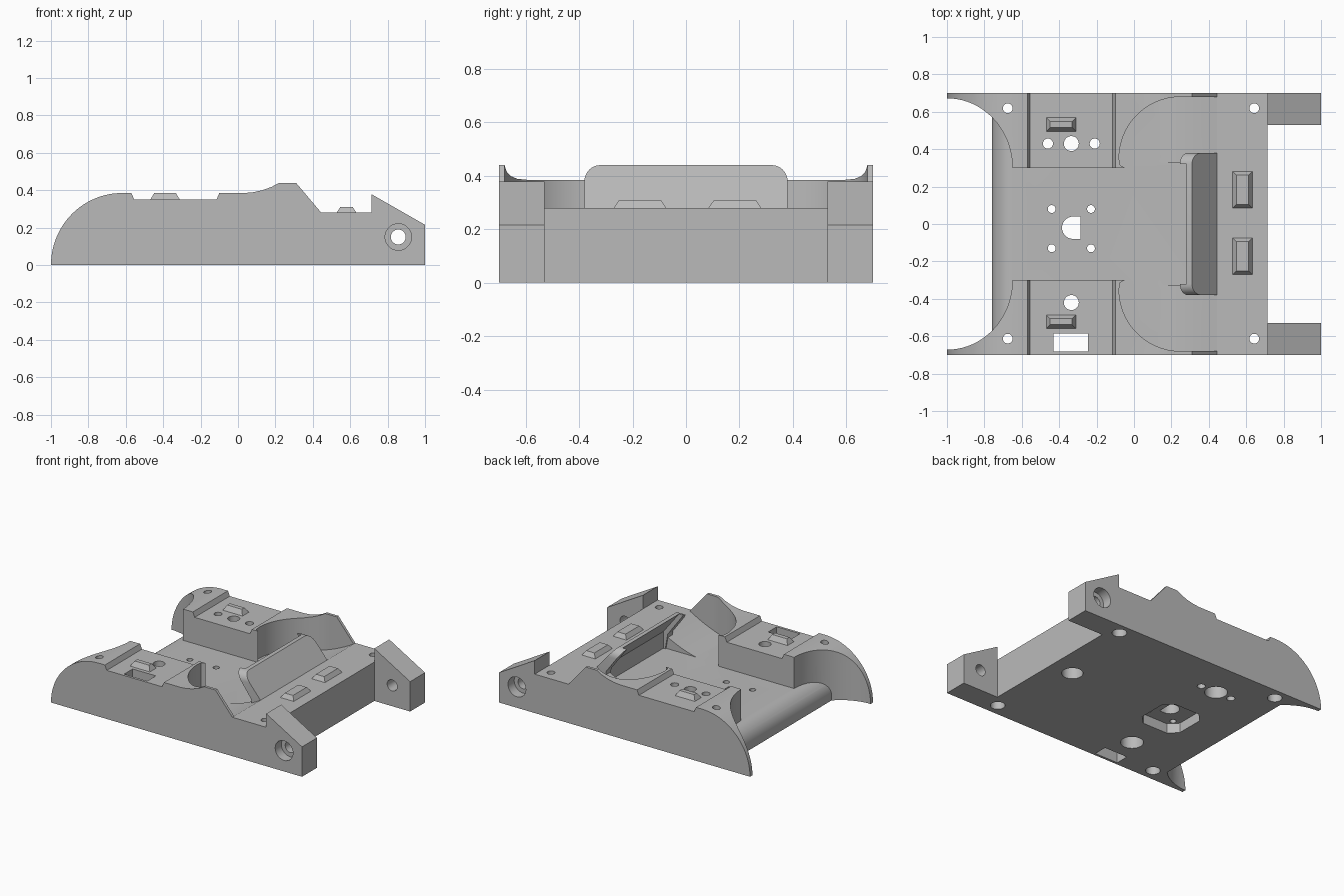
import bpy, bmesh, math
from mathutils import Vector

if "Cube" in bpy.data.objects:
    bpy.data.objects.remove(bpy.data.objects["Cube"])

grey = bpy.data.materials.new("plain grey")
grey.diffuse_color = (0.49, 0.49, 0.49, 1)
grey.use_nodes = True
grey.node_tree.nodes["Principled BSDF"].inputs["Base Color"].default_value = grey.diffuse_color


def make(name, bm):
    bmesh.ops.recalc_face_normals(bm, faces=bm.faces[:])
    me = bpy.data.meshes.new(name)
    bm.to_mesh(me)
    bm.free()
    me.materials.append(grey)
    ob = bpy.data.objects.new(name, me)
    bpy.context.collection.objects.link(ob)
    return ob


def prism(name, pts, axis, lo, hi):
    """Extrude a 2D outline along an axis (remaining axes keep their order)."""
    def at(p, d):
        v = [p[0], p[1]]
        v.insert("xyz".index(axis), d)
        return Vector(v)
    bm = bmesh.new()
    f = bm.faces.new([bm.verts.new(at(p, lo)) for p in pts])
    r = bmesh.ops.extrude_face_region(bm, geom=[f])
    step = at((0, 0), hi - lo)
    bmesh.ops.translate(bm, verts=[v for v in r["geom"] if isinstance(v, bmesh.types.BMVert)], vec=step)
    return make(name, bm)


def box(name, x0, x1, y0, y1, z0, z1):
    return prism(name, [(x0, y0), (x1, y0), (x1, y1), (x0, y1)], "z", z0, z1)


def arc(cx, cy, rx, ry, a0, a1, n=14):
    return [(cx + rx * math.cos(math.radians(a0 + (a1 - a0) * i / n)),
             cy + ry * math.sin(math.radians(a0 + (a1 - a0) * i / n))) for i in range(n + 1)]


def cylinder(a, b, axis, r, lo, hi):
    return prism("hole", arc(a, b, r, r, 0, 360, 28)[:-1], axis, lo, hi)


def combine(ob, other, op):
    m = ob.modifiers.new("cut", "BOOLEAN")
    m.operation, m.solver, m.object = op, "EXACT", other
    bpy.context.view_layer.objects.active = ob
    bpy.ops.object.modifier_apply(modifier=m.name)
    bpy.data.objects.remove(other)


def frustum(name, cx, cy, z, w, d, h, inset):
    bm = bmesh.new()
    bmesh.ops.create_cube(bm, size=1)
    for v in bm.verts:
        k = inset if v.co.z > 0 else 0
        s = Vector((math.copysign(1, v.co.x), math.copysign(1, v.co.y)))
        v.co = (cx + s.x * (w / 2 - k), cy + s.y * (d / 2 - k), z + (h if v.co.z > 0 else -0.01))
    return make(name, bm)


# Body: side silhouette extruded across the full width
side = arc(-0.62, 0, 0.38, 0.385, 180, 90, 24)
side += [(-0.57, 0.385), (-0.555, 0.35), (-0.115, 0.35), (-0.1, 0.385), (0.03, 0.385)]
side += [(0.08, 0.389), (0.13, 0.4), (0.18, 0.418), (0.22, 0.44), (0.31, 0.44), (0.445, 0.28),
         (0.715, 0.28), (0.715, 0.378), (1, 0.215), (1, 0)]
body = prism("body", side, "y", -0.7, 0.7)

# Gap between the two rear arms
combine(body, box("gap", 0.715, 1.1, -0.53, 0.53, -0.1, 1), "DIFFERENCE")

# Plan of the open middle: front flares, channel and wheel pockets
half = [(-1.1, 0.675)] + arc(-1, 0.3, 0.35, 0.372, 90, 0, 20)
half += [(-0.05, 0.3), (-0.075, 0.315)] + arc(0.25, 0.35, 0.33, 0.33, 180, 90, 20) + [(0.445, 0.68)]
plan = half + [(x, -y) for x, y in reversed(half)]
combine(body, prism("well", plan, "z", -0.1, 1), "DIFFERENCE")

# Floor with rounded nose, and ramps rising beside the centre
nose = [(-0.76, 0)] + arc(-0.64, 0.04, 0.12, 0.12, 180, 90, 12)
combine(body, prism("floor", nose + [(0.5, 0.16), (0.5, 0)], "y", -0.69, 0.69), "UNION")
ramp = [(0.1 + 0.345 * i / 10, 0.155 + 0.125 * (i / 10) ** 1.6) for i in range(11)]
for s in (-1, 1):
    y0, y1 = sorted((s * 0.33, s * 0.69))
    combine(body, prism("ramp", ramp + [(0.445, 0.1), (0.1, 0.1)], "y", y0, y1), "UNION")

# Sloped centre guard with rounded corners and a hollow back
guard = prism("guard", [(0.245, 0.44), (0.31, 0.44), (0.445, 0.28), (0.46, 0.28), (0.46, 0.1), (0.40, 0.1),
                        (0.37, 0.27)], "y", -0.5, 0.5)
front = [(-0.38, 0.05), (0.38, 0.05)] + arc(0.32, 0.38, 0.06, 0.06, 0, 90, 8) + arc(-0.32, 0.38, 0.06, 0.06, 90, 180, 8)
combine(guard, prism("rounding", front, "x", 0, 0.6), "INTERSECT")
hollow = [(0.0, 0.5), (0.235, 0.5), (0.28, 0.44), (0.405, 0.28), (0.405, 0.05), (0.0, 0.05)]
combine(guard, prism("hollow", hollow, "y", -0.32, 0.32), "DIFFERENCE")
combine(body, guard, "UNION")

# Raised locating studs
for x, y, z, w, d, h in ((-0.39, 0.532, 0.35, 0.17, 0.085, 0.035), (-0.39, -0.522, 0.35, 0.17, 0.085, 0.035),
                         (0.58, 0.183, 0.28, 0.12, 0.21, 0.03), (0.58, -0.172, 0.28, 0.12, 0.21, 0.03)):
    combine(body, frustum("stud", x, y, z, w, d, h, 0.027), "UNION")

# Corner screw holes, counterbored from below
for x in (-0.675, 0.643):
    for y in (-0.613, 0.619):
        combine(body, cylinder(x, y, "z", 0.026, -0.1, 0.6), "DIFFERENCE")
        combine(body, cylinder(x, y, "z", 0.048, -0.1, 0.1), "DIFFERENCE")

# Sensor and cable holes
for x, y, r in ((-0.335, 0.43, 0.04), (-0.46, 0.43, 0.027), (-0.21, 0.43, 0.027), (-0.335, -0.42, 0.04)):
    combine(body, cylinder(x, y, "z", r, -0.1, 0.6), "DIFFERENCE")
for y in (0.43, -0.42):
    combine(body, cylinder(-0.335, y, "z", 0.075, -0.1, 0.1), "DIFFERENCE")
combine(body, cylinder(0.54, 0.02, "z", 0.07, -0.1, 0.1), "DIFFERENCE")
combine(body, box("slot", -0.43, -0.245, -0.682, -0.585, -0.1, 0.6), "DIFFERENCE")

# Chamfered recess underneath, with a D-shaped opening and four small holes
recess = [(-0.49, -0.12), (-0.43, -0.18), (-0.23, -0.18), (-0.17, -0.12),
          (-0.17, 0.08), (-0.23, 0.14), (-0.43, 0.14), (-0.49, 0.08)]
combine(body, prism("recess", recess, "z", -0.1, 0.07), "DIFFERENCE")
dee = arc(-0.325, -0.02, 0.06, 0.06, 90, 270, 14) + [(-0.285, -0.08), (-0.285, 0.04)]
combine(body, prism("dee", dee, "z", -0.1, 0.5), "DIFFERENCE")
for x in (-0.44, -0.23):
    for y in (-0.13, 0.08):
        combine(body, cylinder(x, y, "z", 0.021, -0.1, 0.5), "DIFFERENCE")

# Axle holes through the arms, counterbored on the outside
for s in (-1, 1):
    for r, inner in ((0.04, 0.4), (0.071, 0.63)):
        y0, y1 = sorted((s * inner, s * 0.8))
        combine(body, cylinder(0.857, 0.15, "y", r, y0, y1), "DIFFERENCE")

# Smooth curved walls, crisp edges
bpy.ops.object.select_all(action="DESELECT")
body.select_set(True)
bpy.context.view_layer.objects.active = body
bpy.ops.object.shade_smooth_by_angle(angle=math.radians(25))
